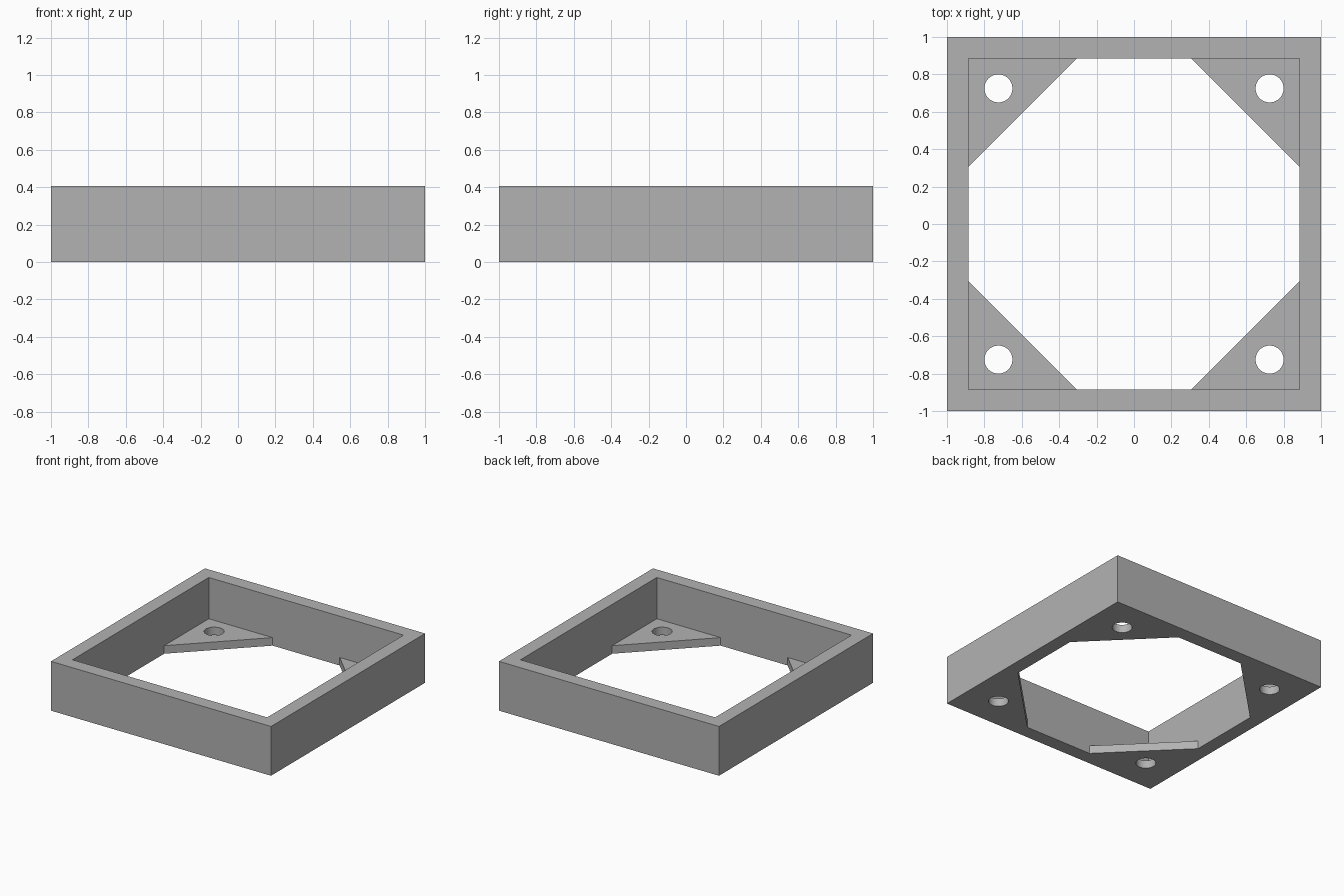
import bpy
import math

cube = bpy.data.objects.get("Cube")
if cube:
    bpy.data.objects.remove(cube, do_unlink=True)

HEIGHT = 0.405     # wall height
FLOOR = 0.066      # corner gusset thickness
INNER = 0.885      # half width inside the walls
CHAMFER = 0.305    # where each gusset meets a wall
HOLE_AT = 0.725
HOLE_RADIUS = 0.075

grey = bpy.data.materials.new("mid grey")
grey.use_nodes = True
colour = (0.448, 0.448, 0.448, 1)
grey.diffuse_color = colour
grey.node_tree.nodes["Principled BSDF"].inputs["Base Color"].default_value = colour


def prism(name, outline, bottom, top):
    """Solid extruded upward from a counterclockwise outline."""
    n = len(outline)
    verts = [(x, y, z) for z in (bottom, top) for x, y in outline]
    faces = [list(range(n))[::-1], list(range(n, 2 * n))]
    faces += [(i, (i + 1) % n, n + (i + 1) % n, n + i) for i in range(n)]
    mesh = bpy.data.meshes.new(name)
    mesh.from_pydata(verts, [], faces)
    mesh.materials.append(grey)
    obj = bpy.data.objects.new(name, mesh)
    bpy.context.collection.objects.link(obj)
    return obj


def square(half):
    return [(-half, -half), (half, -half), (half, half), (-half, half)]


def cut(target, cutter):
    mod = target.modifiers.new(cutter.name, 'BOOLEAN')
    mod.operation = 'DIFFERENCE'
    mod.solver = 'EXACT'
    mod.object = cutter
    bpy.context.view_layer.objects.active = target
    bpy.ops.object.modifier_apply(modifier=mod.name)
    bpy.data.objects.remove(cutter, do_unlink=True)


# Square block, hollowed from above to leave walls and a thin floor
frame = prism("square_frame", square(1), 0, HEIGHT)
cut(frame, prism("cavity", square(INNER), FLOOR, HEIGHT + 0.2))

# Octagonal opening leaves a triangular gusset in each corner
a, b = INNER, CHAMFER
octagon = [(a, -b), (a, b), (b, a), (-b, a), (-a, b), (-a, -b), (-b, -a), (b, -a)]
cut(frame, prism("opening", octagon, -0.2, FLOOR + 0.05))

# Screw hole through each gusset
for sx in (-1, 1):
    for sy in (-1, 1):
        ring = [(sx * HOLE_AT + HOLE_RADIUS * math.cos(math.tau * i / 48),
                 sy * HOLE_AT + HOLE_RADIUS * math.sin(math.tau * i / 48))
                for i in range(48)]
        cut(frame, prism("screw_hole", ring, -0.2, FLOOR + 0.05))

# Smooth hole walls, crisp edges elsewhere
bpy.ops.object.select_all(action='DESELECT')
frame.select_set(True)
bpy.context.view_layer.objects.active = frame
bpy.ops.object.shade_smooth_by_angle(angle=math.radians(30))
